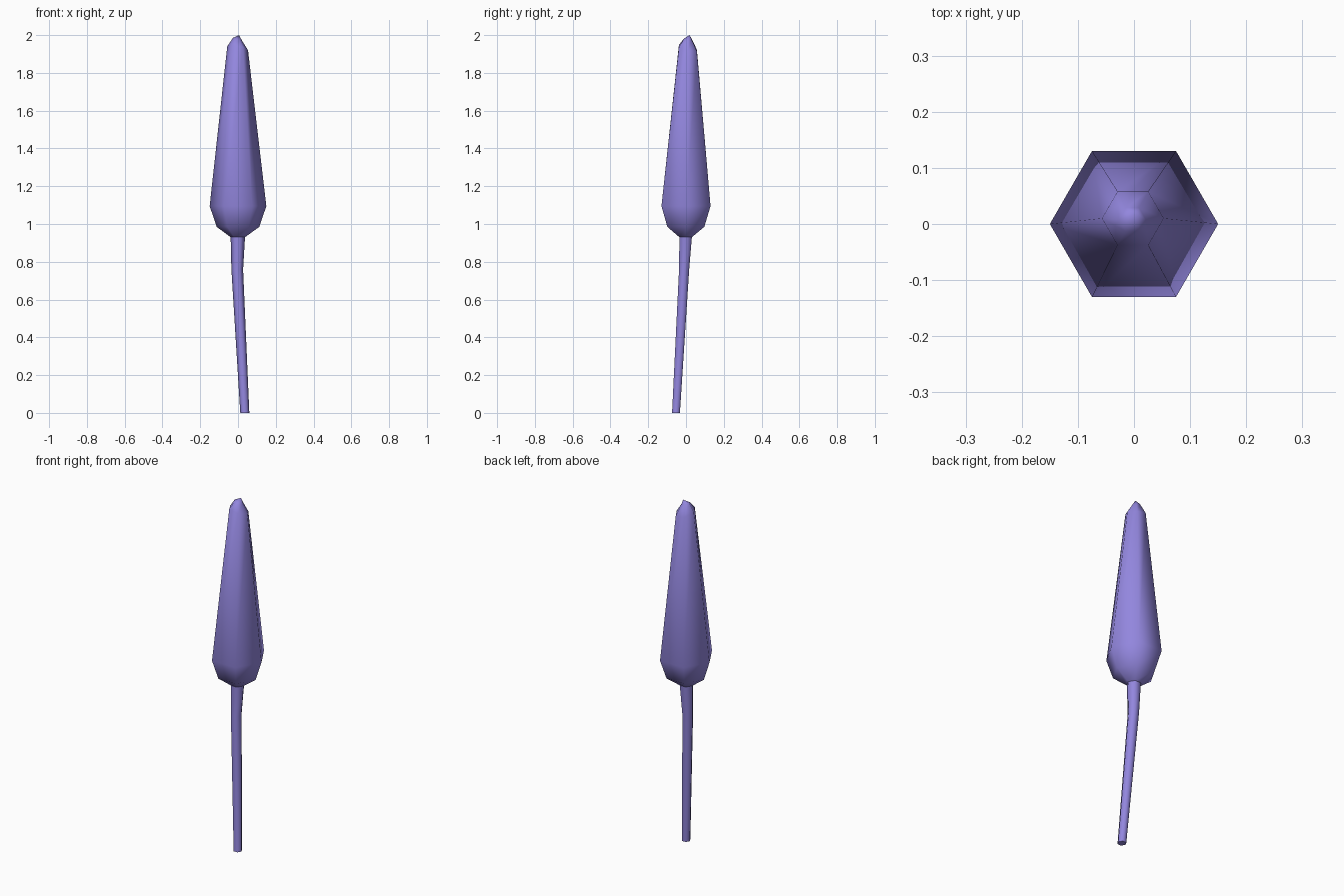
import bpy, bmesh
from math import cos, sin, pi
from mathutils import Vector

if "Cube" in bpy.data.objects:
    bpy.data.objects.remove(bpy.data.objects["Cube"])

violet = bpy.data.materials.new("violet")
violet.diffuse_color = (0.29, 0.24, 0.73, 1)
violet.use_nodes = True
violet.node_tree.nodes["Principled BSDF"].inputs["Base Color"].default_value = violet.diffuse_color


def loft(name, rings, cap_start=False, tip=None):
    """Skin six-sided rings (x, y, z, radius, tilt_x, tilt_y) into one surface."""
    bm = bmesh.new()
    loops = []
    for x, y, z, r, tx, ty in rings:
        loop = []
        for i in range(6):
            dx, dy = r * cos(i * pi / 3), r * sin(i * pi / 3)
            loop.append(bm.verts.new((x + dx, y + dy, z + tx * dx + ty * dy)))
        loops.append(loop)
    for a, b in zip(loops, loops[1:]):
        for i in range(6):
            j = (i + 1) % 6
            bm.faces.new((a[i], a[j], b[j], b[i]))
    if cap_start:
        bm.faces.new(loops[0][::-1])
    if tip:
        t = bm.verts.new(Vector(tip))
        for i in range(6):
            bm.faces.new((loops[-1][i], loops[-1][(i + 1) % 6], t))
    for f in bm.faces:
        f.smooth = True
    mesh = bpy.data.meshes.new(name)
    bm.to_mesh(mesh)
    bm.free()
    mesh.materials.append(violet)
    ob = bpy.data.objects.new(name, mesh)
    bpy.context.collection.objects.link(ob)
    bpy.context.view_layer.objects.active = ob
    ob.select_set(True)
    bpy.ops.object.shade_smooth_by_angle(angle=1.1)
    ob.select_set(False)
    return ob


# Leaning stem, straightening just below the head
loft("stem", [
    (0.036, -0.053, 0.0, 0.024, 0, 0),
    (-0.004, -0.010, 0.76, 0.031, 0, 0),
    (-0.001, -0.002, 0.93, 0.038, 0, 0),
], cap_start=True)

# Tapered bud head with a slightly skewed top
loft("bud_head", [
    (-0.001, -0.002, 0.93, 0.038, 0, 0),
    (0.0, -0.001, 0.985, 0.113, 0, 0),
    (0.0, 0.0, 1.095, 0.15, 0, 0),
    (-0.002, 0.010, 1.93, 0.055, -0.18, -0.25),
    (-0.003, 0.008, 1.978, 0.024, -0.3, 0.1),
], tip=(0.006, 0.018, 2.0))
